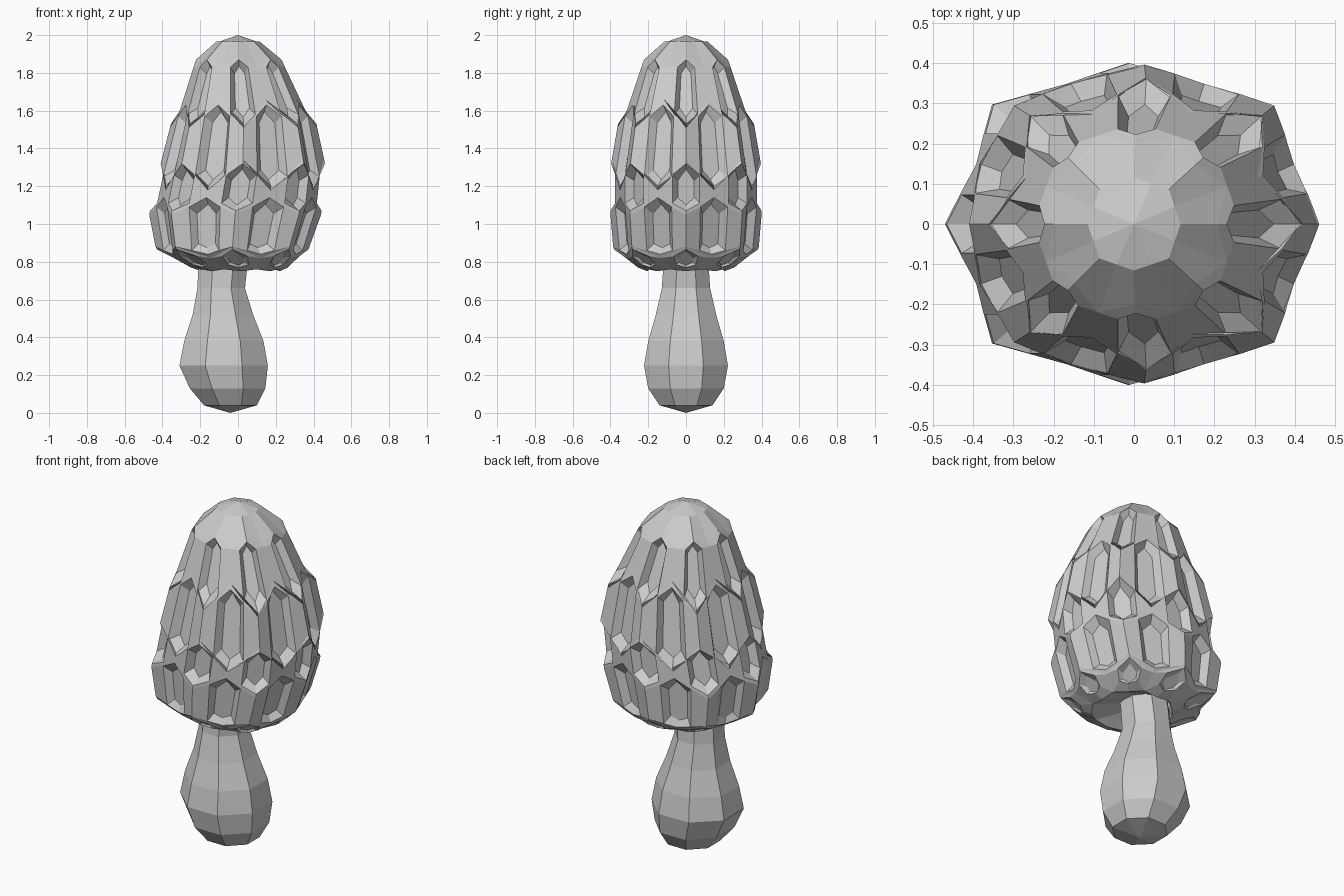
import bpy, bmesh
from math import sin, cos, radians, floor as down
from mathutils import Vector

if "Cube" in bpy.data.objects:
    bpy.data.objects.remove(bpy.data.objects["Cube"])

# Cap profile: height, centre x, half width x, half width y
PROFILE = [(0.74, 0.02, 0.18, 0.18), (0.80, -0.005, 0.335, 0.33), (0.87, -0.03, 0.405, 0.385),
           (1.05, -0.015, 0.455, 0.40), (1.30, 0.025, 0.44, 0.40), (1.53, 0.03, 0.385, 0.36),
           (1.85, 0.005, 0.25, 0.245), (1.97, 0.0, 0.11, 0.11), (2.0, 0.0, 0.0, 0.0)]


def surf(deg, z, depth=0.0):
    """Point on the eight-sided cap at an angle and height, pushed in by depth."""
    for lo, hi in zip(PROFILE, PROFILE[1:]):
        if z <= hi[0]:
            break
    t = (z - lo[0]) / (hi[0] - lo[0])
    cx, rx, ry = (lo[i] + t * (hi[i] - lo[i]) for i in (1, 2, 3))

    def corner(n):
        a = radians(45 * n)
        k = 1 + 0.05 * sin(2 * a) ** 2
        return Vector((cx + max(rx - depth, 0) * k * cos(a), max(ry - depth, 0) * k * sin(a), z))
    n = down(deg / 45)
    return corner(n).lerp(corner(n + 1), deg / 45 - n)


def hexagon(deg, w, zs, depth=0.0):
    """Pointed upright cell: zs = top point, top shoulder, low shoulder, low point."""
    top, ts, bs, bot = zs
    return [surf(deg, top, depth), surf(deg + w, ts, depth), surf(deg + w, bs, depth),
            surf(deg, bot, depth), surf(deg - w, bs, depth), surf(deg - w, ts, depth)]


def finish(bm, name):
    bmesh.ops.remove_doubles(bm, verts=bm.verts, dist=0.0005)
    bmesh.ops.recalc_face_normals(bm, faces=bm.faces)
    me = bpy.data.meshes.new(name)
    bm.to_mesh(me)
    bm.free()
    ob = bpy.data.objects.new(name, me)
    bpy.context.collection.objects.link(ob)
    return ob


def add_face(bm, pts):
    bm.faces.new([bm.verts.new(p) for p in pts])


def bridge(bm, a, b):
    n = len(a)
    for i in range(n):
        j = (i + 1) % n
        add_face(bm, [a[i], a[j], b[j], b[i]])


# Cap: staggered rows of pits, (start angle, cell heights, pit heights, pit depth)
ROWS = [(0, (1.89, 1.83, 1.66, 1.51), (1.87, 1.83, 1.58, 1.53), 0.05),
        (22.5, (1.66, 1.51, 1.34, 1.18), (1.63, 1.57, 1.25, 1.20), 0.05),
        (0, (1.34, 1.18, 1.16, 1.05), (1.32, 1.26, 1.11, 1.07), 0.05),
        (22.5, (1.16, 1.05, 0.88, 0.82), (1.14, 1.09, 0.86, 0.84), 0.045),
        (0, (0.88, 0.82, 0.76, 0.75), (0.865, 0.83, 0.785, 0.77), 0.035)]
bm = bmesh.new()
for row, (start, cell, pit, depth) in enumerate(ROWS):
    # the second row ends where the third row's shoulders begin
    if row == 1:
        cell = cell[:3] + (1.18,)
    lip = min(0.035, (pit[0] - pit[3]) * 0.12)
    floor_z = (pit[0] - lip, pit[1] - lip, pit[2] + lip, pit[3] + lip)
    for k in range(8):
        deg = start + 45 * k
        outer = hexagon(deg, 22.5, cell)
        rim = hexagon(deg, 11, pit)
        base = hexagon(deg, 7.5, floor_z, depth)
        bridge(bm, outer, rim)
        bridge(bm, rim, base)
        add_face(bm, base)
# Small gaps between the second and fourth rows, where the third row is short
for k in range(8):
    d = 22.5 + 45 * k
    add_face(bm, [surf(d, 1.18), surf(d, 1.16), surf(d + 0.3, 1.17)])

# Dome above the pits and hollow underside below them
for k in range(8):
    e = 45 * k
    l, r = e - 22.5, e + 22.5
    add_face(bm, [surf(l, 1.83), surf(e, 1.89), surf(e, 1.965), surf(l, 1.965)])
    add_face(bm, [surf(e, 1.89), surf(r, 1.83), surf(r, 1.965), surf(e, 1.965)])
    add_face(bm, [surf(l, 1.965), surf(e, 1.965), surf(r, 1.965), (0, 0, 2.0)])
    inner = [(-0.08 + 0.13 * cos(radians(a)), 0.13 * sin(radians(a)), 0.82) for a in (l, e, r)]
    low = [surf(l, 0.76), surf(e, 0.75), surf(r, 0.76)]
    for i in (0, 1):
        add_face(bm, [low[i], low[i + 1], inner[i + 1], inner[i]])
# drop the sliver faces before finishing
bmesh.ops.delete(bm, geom=[f for f in bm.faces if f.calc_area() < 1e-4], context='FACES')
finish(bm, "mushroom_cap")

# Stem: eight-sided leaning bulb, (height, left x, right x, half depth)
STEM = [(0.04, -0.18, 0.10, 0.14), (0.13, -0.255, 0.145, 0.20), (0.25, -0.31, 0.158, 0.222),
        (0.38, -0.285, 0.135, 0.20), (0.52, -0.24, 0.08, 0.16), (0.66, -0.215, 0.037, 0.128),
        (0.78, -0.21, 0.05, 0.12), (0.92, -0.18, 0.07, 0.12)]
bm = bmesh.new()
rings = []
for z, l, r, d in STEM:
    angs = [radians(22.5 + 45 * k) for k in range(8)]
    c = cos(radians(22.5))
    rings.append([((l + r) / 2 + (r - l) / 2 / c * cos(a), d / c * sin(a), z) for a in angs])
for a, b in zip(rings, rings[1:]):
    bridge(bm, a, b)
for i in range(8):
    add_face(bm, [rings[0][i], rings[0][(i + 1) % 8], (-0.04, 0, 0.0)])
add_face(bm, rings[-1])
finish(bm, "mushroom_stem")
